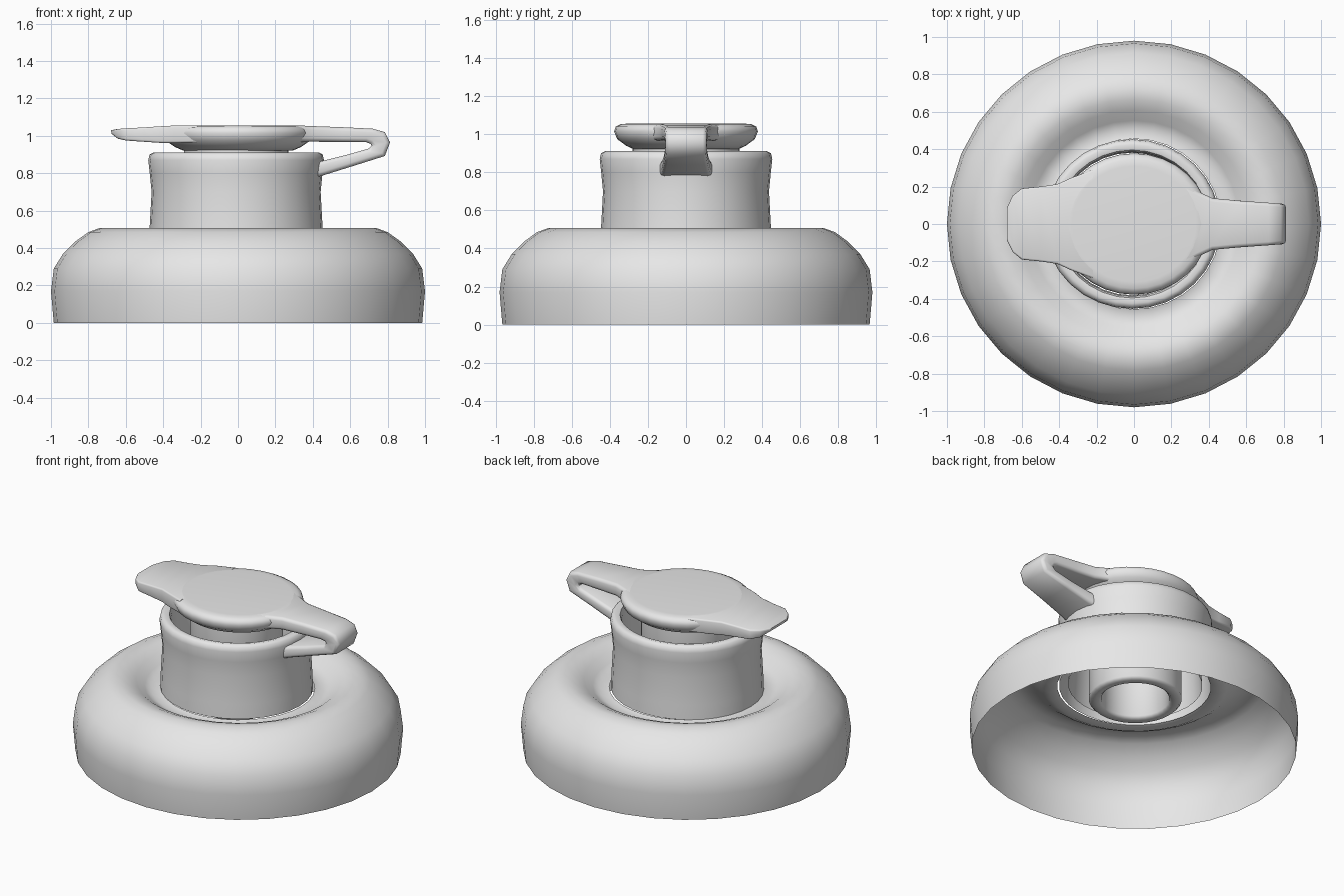
import bpy, bmesh, math

if "Cube" in bpy.data.objects:
    bpy.data.objects.remove(bpy.data.objects["Cube"])

grey = bpy.data.materials.new("soft_grey")
grey.diffuse_color = (0.8, 0.8, 0.8, 1)
grey.use_nodes = True
grey.node_tree.nodes["Principled BSDF"].inputs["Base Color"].default_value = grey.diffuse_color


def finish(bm, name, angle):
    mesh = bpy.data.meshes.new(name)
    bm.to_mesh(mesh)
    bm.free()
    mesh.materials.append(grey)
    for p in mesh.polygons:
        p.use_smooth = True
    mesh.set_sharp_from_angle(angle=math.radians(angle))
    ob = bpy.data.objects.new(name, mesh)
    bpy.context.collection.objects.link(ob)
    return ob


def lathe(name, profile, sx=1.0, sy=1.0, cx=0.0, n=32, angle=50):
    """Turn an (r, z) profile around the vertical axis."""
    bm = bmesh.new()
    rings = []
    for r, z in profile:
        rings.append([bm.verts.new((cx + sx * r * math.cos(2 * math.pi * i / n),
                                    sy * r * math.sin(2 * math.pi * i / n), z))
                      for i in range(n)])
    for a, b in zip(rings, rings[1:]):
        for i in range(n):
            j = (i + 1) % n
            bm.faces.new((a[i], a[j], b[j], b[i]))
    bmesh.ops.remove_doubles(bm, verts=bm.verts, dist=1e-5)
    return finish(bm, name, angle)


def band(name, stations, bevel):
    """Skin a flat band through stations (outer x, z, inner x, z, half width)."""
    bm = bmesh.new()
    rings = [[bm.verts.new(p) for p in ((ox, -w, oz), (ox, w, oz), (ix, w, iz), (ix, -w, iz))]
             for ox, oz, ix, iz, w in stations]
    for a, b in zip(rings, rings[1:]):
        for i in range(4):
            j = (i + 1) % 4
            bm.faces.new((a[i], a[j], b[j], b[i]))
    bm.faces.new(rings[0][::-1])
    bm.faces.new(rings[-1])
    bmesh.ops.recalc_face_normals(bm, faces=bm.faces)
    # round only the long edges
    long_edges = [e for e in bm.edges
                  if any((e.verts[0] in a and e.verts[1] in b) for a, b in
                         list(zip(rings, rings[1:])) + list(zip(rings[1:], rings)))]
    bmesh.ops.bevel(bm, geom=long_edges, offset=bevel, segments=2, profile=0.5,
                    affect='EDGES', clamp_overlap=True)
    return finish(bm, name, 55)


# Open domed skirt that dips into a groove around the neck
lathe("domed_base", [(.985, 0), (1.0, .17), (.985, .29), (.935, .37), (.87, .435),
                     (.80, .485), (.74, .507), (.68, .50), (.62, .475), (.565, .435),
                     (.515, .41), (.465, .425)], sy=.98)

# Neck with rounded rim and inner wall
lathe("neck", [(.465, .425), (.462, .52), (.452, .70), (.462, .80), (.47, .87),
               (.463, .90), (.44, .912), (.41, .905), (.40, .88), (.395, .65),
               (.41, .44)], sy=.965, cx=-.01)

# Hollow plug hanging below the lid
lathe("plug", [(0, .88), (.205, .88), (.205, .345), (.22, .33), (.265, .33),
               (.28, .345), (.28, .94)], cx=-.01)

# Lid disc with rounded edge and tapered underside
lathe("lid", [(.20, .925), (.275, .922), (.315, .94), (.362, .975), (.378, 1.015),
              (.37, 1.04), (.345, 1.053), (.31, 1.056), (0, 1.056)], sx=1.07, angle=60)

# Pull tab
band("pull_tab", [(-.22, 1.055, -.22, .965, .29), (-.34, 1.055, -.34, .962, .245),
                  (-.41, 1.051, -.41, .962, .213), (-.50, 1.045, -.50, .968, .20),
                  (-.60, 1.04, -.60, .975, .19), (-.65, 1.036, -.645, .985, .15),
                  (-.68, 1.03, -.675, 1.01, .09)], .022)

# Folded strap joining the lid to the neck
band("strap", [(.25, 1.055, .25, .968, .23), (.34, 1.055, .34, .968, .175),
               (.42, 1.051, .42, .968, .138), (.56, 1.046, .56, .967, .125),
               (.72, 1.038, .685, .966, .115), (.785, 1.02, .708, .958, .11),
               (.813, .965, .715, .948, .108), (.785, .892, .70, .932, .11),
               (.62, .84, .58, .898, .118), (.46, .79, .46, .868, .13),
               (.41, .775, .41, .855, .14)], .02)
